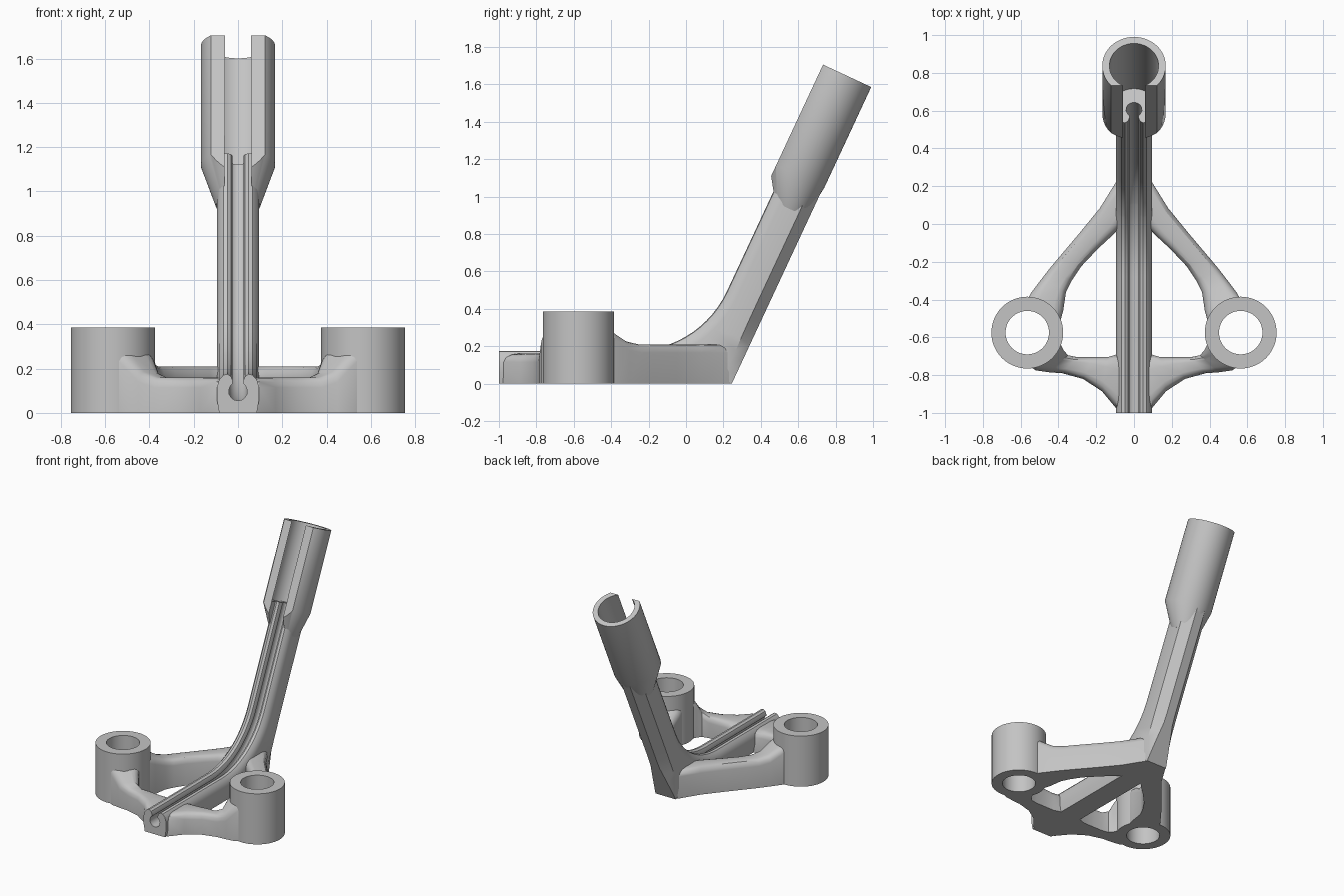
import bpy, bmesh, math
from mathutils import Vector, Matrix

cube = bpy.data.objects.get("Cube")
if cube:
    bpy.data.objects.remove(cube, do_unlink=True)

grey = bpy.data.materials.new("plain grey")
grey.use_nodes = True
grey.diffuse_color = (0.55, 0.55, 0.55, 1)
grey.node_tree.nodes["Principled BSDF"].inputs["Base Color"].default_value = grey.diffuse_color


def loft(name, rings, caps=True):
    """Skin equal-length closed rings into one object."""
    bm = bmesh.new()
    rows = [[bm.verts.new(p) for p in ring] for ring in rings]
    n = len(rows[0])
    for a, b in zip(rows, rows[1:]):
        for i in range(n):
            j = (i + 1) % n
            bm.faces.new((a[i], a[j], b[j], b[i]))
    if caps:
        bm.faces.new(rows[0])
        bm.faces.new(rows[-1])
    bmesh.ops.remove_doubles(bm, verts=bm.verts, dist=1e-5)
    bmesh.ops.recalc_face_normals(bm, faces=bm.faces)
    mesh = bpy.data.meshes.new(name)
    bm.to_mesh(mesh)
    bm.free()
    mesh.materials.append(grey)
    obj = bpy.data.objects.new(name, mesh)
    bpy.context.collection.objects.link(obj)
    return obj


def activate(obj):
    bpy.ops.object.select_all(action='DESELECT')
    obj.select_set(True)
    bpy.context.view_layer.objects.active = obj


def smooth(obj):
    activate(obj)
    bpy.ops.object.shade_smooth_by_angle(angle=math.radians(32))


def mirror_x(obj):
    activate(obj)
    obj.modifiers.new("mirror", 'MIRROR').use_mirror_merge = False
    bpy.ops.object.modifier_apply(modifier="mirror")


def circle(r, z, cx=0, cy=0, n=64):
    return [(cx + r * math.cos(math.tau * i / n),
             cy + r * math.sin(math.tau * i / n), z) for i in range(n)]


def box(name, lo, hi):
    return loft(name, [[(lo[0], lo[1], z), (hi[0], lo[1], z),
                        (hi[0], hi[1], z), (lo[0], hi[1], z)] for z in (lo[2], hi[2])])


# Mounting bosses with through holes
bx, by = 0.565, -0.575
bosses = loft("mounting_bosses", [circle(r, z, bx, by) for r, z in
              ((0.19, 0), (0.19, 0.385), (0.115, 0.385), (0.115, 0), (0.19, 0))], caps=False)
mirror_x(bosses)
smooth(bosses)


# Arms: each station has an outer point, an inner point and a height
def arm(name, stations):
    rings = []
    for outer, inner, h in stations:
        o, i = Vector(outer), Vector(inner)
        ring = []
        for f, drop in ((0, h), (0, 0.045), (0.05, 0.02), (0.15, 0.005), (0.28, 0),
                        (0.72, 0), (0.85, 0.005), (0.95, 0.02), (1, 0.045), (1, h)):
            p = o.lerp(i, f)
            ring.append((p.x, p.y, h - drop))
        rings.append(ring)
    obj = loft(name, rings)
    mirror_x(obj)
    smooth(obj)


arm("rear_arms", [
    ((.57, -.41), (.40, -.55), .31), ((.545, -.365), (.375, -.46), .27),
    ((.50, -.305), (.36, -.36), .225), ((.45, -.24), (.33, -.30), .21),
    ((.40, -.18), (.28, -.225), .21), ((.29, -.05), (.19, -.13), .21),
    ((.18, .085), (.125, -.07), .21), ((.09, .23), (.085, -.03), .21),
    ((.055, .24), (.055, -.02), .21)])
arm("front_arms", [
    ((.57, -.74), (.405, -.60), .31), ((.52, -.775), (.375, -.665), .26),
    ((.45, -.785), (.35, -.695), .185), ((.38, -.79), (.30, -.705), .16),
    ((.27, -.82), (.22, -.705), .16), ((.17, -.885), (.14, -.705), .16),
    ((.095, -.975), (.09, -.69), .16), ((.06, -.99), (.06, -.69), .15)])

# Spine: keyhole-grooved rail that runs flat, bends up and leans back
lean = math.radians(65)
bend_y, bend_r, rail_top = -0.28, 0.55, 0.175
heel_y = 0.245
heel_angle = math.atan2(heel_y - bend_y, rail_top + bend_r)
path = [(-1.0, rail_top, 0)]
for t in sorted([math.radians(a) for a in range(0, 66, 5)] + [heel_angle]):
    path.append((bend_y + bend_r * math.sin(t), rail_top + bend_r * (1 - math.cos(t)), t))
y, z, t = path[-1]
path.append((y + 0.75 * math.cos(t), z + 0.75 * math.sin(t), t))

groove = [(0.042 * math.sin(math.radians(a)), 0.078 + 0.042 * math.cos(math.radians(a)))
          for a in (0, 25, 50, 75, 100, 125, 145)]
lip = [(.024, .03), (.032, .01), (.048, 0), (.066, .004), (.085, .025), (.095, .06)]
rings = []
for y, z, t in path:
    s, c = math.sin(t), math.cos(t)
    to_back = ((heel_y - y) * math.sin(lean) + z * math.cos(lean)) / math.cos(lean - t)
    depth = to_back if t > heel_angle else min(to_back, z / c)
    k = min(1, max(0, (t - heel_angle) / 0.35))
    half = groove + lip + [(0.095, depth - 0.06), (0.085 - 0.05 * k, depth)]
    section = half + [(-x, d) for x, d in reversed(half[1:])]
    rings.append([(x, y + d * s, z - d * c) for x, d in section])
smooth(loft("spine", rings))

# Leaning socket: tube with a tapered foot, open along the front
socket = loft("socket", [
    circle(0.1, -0.775, 0, 0.045), circle(0.168, -0.595), circle(0.168, 0),
    circle(0.13, 0), circle(0.13, -0.571)])
cutters = [box("front_cutter", (-0.3, -0.4, -1), (0.3, -0.116, 0.2)),
           box("slot_cutter", (-0.06, -0.3, -1), (0.06, 0.06, -0.5))]
for cutter in cutters:
    cutter.hide_render = True
    activate(socket)
    mod = socket.modifiers.new("cut", 'BOOLEAN')
    mod.operation = 'DIFFERENCE'
    mod.solver = 'EXACT'
    mod.object = cutter
    bpy.ops.object.modifier_apply(modifier=mod.name)
    bpy.data.objects.remove(cutter, do_unlink=True)
s, c = math.sin(lean), math.cos(lean)
socket.data.transform(Matrix(((1, 0, 0, 0), (0, s, c, 0.838), (0, -c, s, 1.656), (0, 0, 0, 1))))
smooth(socket)
